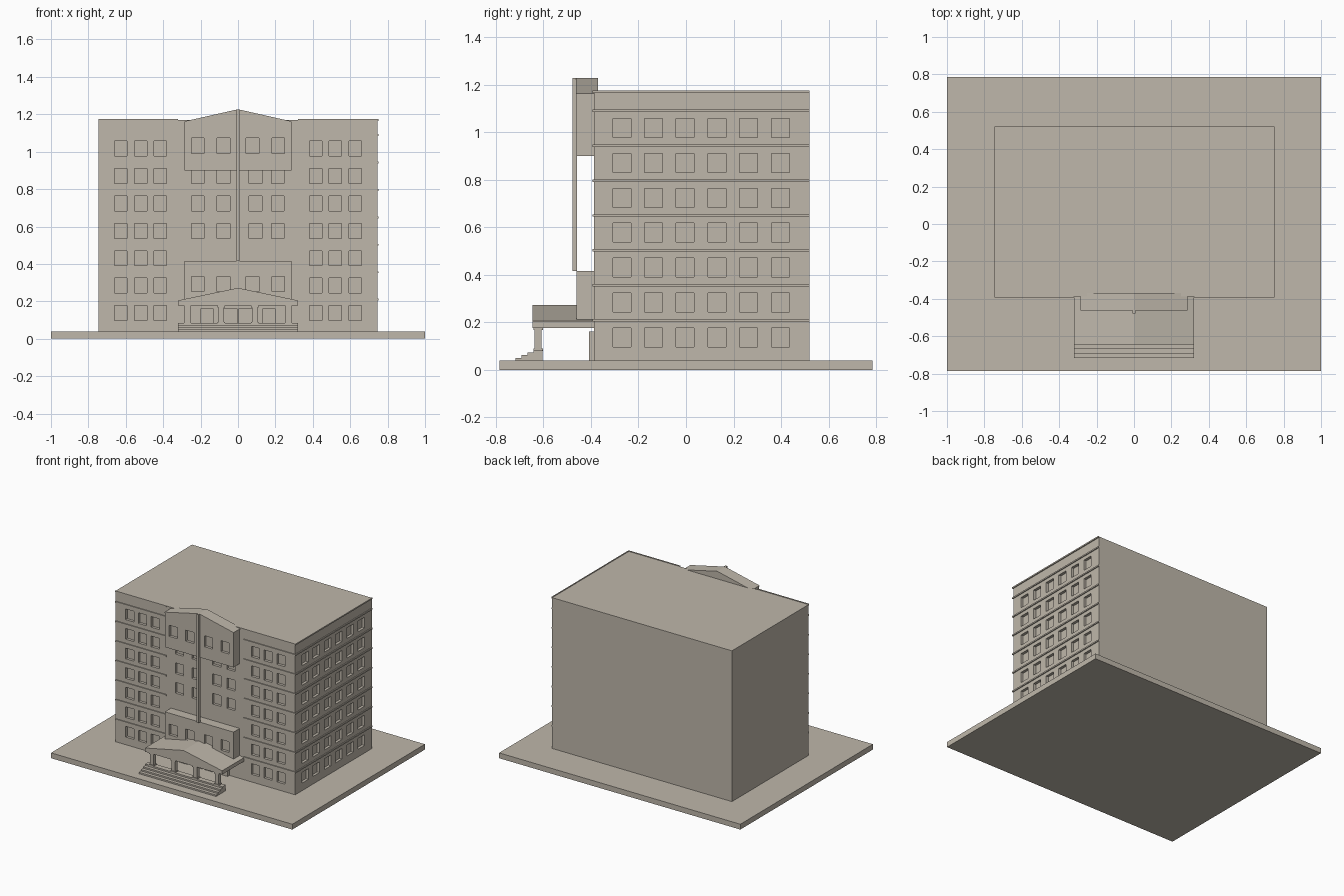
import bpy, bmesh
from mathutils import Vector

if "Cube" in bpy.data.objects:
    bpy.data.objects.remove(bpy.data.objects["Cube"])

STONE = bpy.data.materials.new("warm grey stone")
STONE.diffuse_color = (0.52, 0.475, 0.405, 1)
STONE.use_nodes = True
STONE.node_tree.nodes["Principled BSDF"].inputs["Base Color"].default_value = STONE.diffuse_color


def finish(name, bm, fix_normals=True):
    if fix_normals:
        bmesh.ops.recalc_face_normals(bm, faces=bm.faces)
    mesh = bpy.data.meshes.new(name)
    bm.to_mesh(mesh)
    bm.free()
    mesh.materials.append(STONE)
    obj = bpy.data.objects.new(name, mesh)
    bpy.context.collection.objects.link(obj)
    return obj


def add_prism(bm, profile, axis, a, b):
    """Extrude a 2D profile along one axis from a to b."""
    def point(p, t):
        return (t, p[0], p[1]) if axis == 'x' else (p[0], t, p[1])
    face = bm.faces.new([bm.verts.new(point(p, a)) for p in profile])
    moved = bmesh.ops.extrude_face_region(bm, geom=[face])["geom"]
    delta = Vector((b - a, 0, 0) if axis == 'x' else (0, b - a, 0))
    bmesh.ops.translate(bm, vec=delta,
                        verts=[g for g in moved if isinstance(g, bmesh.types.BMVert)])


def prism(name, profile, axis, a, b):
    bm = bmesh.new()
    add_prism(bm, profile, axis, a, b)
    return finish(name, bm)


def boxes(name, items):
    """One object from several boxes given as (x0, x1, y0, y1, z0, z1)."""
    bm = bmesh.new()
    for x0, x1, y0, y1, z0, z1 in items:
        add_prism(bm, [(x0, z0), (x1, z0), (x1, z1), (x0, z1)], 'y', y0, y1)
    return finish(name, bm)


def add_wall(bm, origin, along, u0, u1, z0, z1, windows, depth=0.02):
    """Upright wall with recessed windows, each (u centre, u half, low z, high z)."""
    us = sorted({u0, u1} | {round(w[0] + s * w[1], 4) for w in windows for s in (-1, 1)})
    zs = sorted({z0, z1} | {round(z, 4) for w in windows for z in w[2:]})
    origin, along = Vector(origin), Vector(along)
    inward = -along.cross(Vector((0, 0, 1)))
    grid = [[bm.verts.new(origin + along * u + Vector((0, 0, z))) for u in us] for z in zs]
    panes = []
    for j in range(len(zs) - 1):
        for i in range(len(us) - 1):
            f = bm.faces.new((grid[j][i], grid[j][i + 1], grid[j + 1][i + 1], grid[j + 1][i]))
            u, z = (us[i] + us[i + 1]) / 2, (zs[j] + zs[j + 1]) / 2
            if any(abs(u - w[0]) < w[1] and w[2] < z < w[3] for w in windows):
                panes.append(f)
    for f in bmesh.ops.extrude_discrete_faces(bm, faces=panes)["faces"]:
        bmesh.ops.translate(bm, vec=inward * depth, verts=f.verts)


def windowed_block(name, x0, x1, y0, y1, z0, z1, front, right=()):
    bm = bmesh.new()
    add_wall(bm, (0, y0, 0), (1, 0, 0), x0, x1, z0, z1, front)
    add_wall(bm, (x1, 0, 0), (0, 1, 0), y0, y1, z0, z1, right)
    add_wall(bm, (0, y1, 0), (-1, 0, 0), -x1, -x0, z0, z1, ())
    add_wall(bm, (x0, 0, 0), (0, -1, 0), -y1, -y0, z0, z1, ())
    for z, ring in ((z1, ((x0, y0), (x1, y0), (x1, y1), (x0, y1))),
                    (z0, ((x0, y0), (x0, y1), (x1, y1), (x1, y0)))):
        bm.faces.new([bm.verts.new((x, y, z)) for x, y in ring])
    return finish(name, bm, False)


# Ground slab
boxes("ground_slab", [(-1, 1, -0.785, 0.785, 0, 0.04)])

# Main building: windows on the front and right walls only
W, FRONT, BACK, TOP = 0.745, -0.387, 0.52, 1.17
STEP = 0.1467
rows = [(0.097 + STEP * i, 0.177 + STEP * i) for i in range(7)]
wing_x = [s * x for s in (-1, 1) for x in (0.415, 0.52, 0.627)]
front = [(x, 0.034, a, b) for x in wing_x for a, b in rows]
front += [(x, 0.034, a, b) for x in (-0.215, -0.078, 0.094, 0.212) for a, b in rows[3:6]]
right = [(-0.27 + 0.1333 * i, 0.038, a, b) for i in range(6) for a, b in rows]
windowed_block("main_building", -W, W, FRONT, BACK, 0.04, TOP, front, right)

# Floor bands along both wings and the right side
bands = []
for z in [0.209 + STEP * i for i in range(7)] + [1.169]:
    lo, hi = z - 0.005, z + 0.005
    bands += [(-W, -0.32, FRONT - 0.007, FRONT, lo, hi),
              (0.32, W + 0.007, FRONT - 0.007, FRONT, lo, hi),
              (W, W + 0.007, FRONT, BACK, lo, hi)]
boxes("floor_bands", bands)

# Projecting bays above and below
bay_x = (-0.215, -0.078, 0.078, 0.215)
windowed_block("upper_bay", -0.285, 0.285, -0.46, FRONT, 0.9, 1.155,
               [(x, 0.034, 0.99, 1.073) for x in bay_x])
windowed_block("lower_bay", -0.285, 0.285, -0.46, FRONT, 0.205, 0.415,
               [(x, 0.034, 0.252, 0.332) for x in bay_x])
prism("upper_gable", [(-0.287, 1.155), (0.287, 1.155), (0.287, 1.162), (0, 1.227),
                      (-0.287, 1.162)], 'y', -0.462, -0.37)

# Vertical centre fin
boxes("centre_fin", [(-0.008, 0.008, -0.478, -0.458, 0.415, 1.227)])

# Porch roof
prism("porch_roof", [(-0.32, 0.177), (0.32, 0.177), (0.32, 0.205), (0, 0.272),
                     (-0.32, 0.205)], 'y', -0.645, FRONT)

# Porch columns with caps and bases
columns = []
for x in (-0.27, -0.09, 0.09, 0.27):
    for half, a, b in ((0.015, 0.08, 0.178), (0.02, 0.08, 0.09), (0.02, 0.167, 0.178)):
        columns.append((x - half, x + half, -0.622 - half, -0.622 + half, a, b))
boxes("porch_columns", columns)

# Entrance steps
steps = [(-0.603, 0.04)]
for i in range(4):
    y, z = -0.717 + 0.025 * i, 0.04 + 0.011 * i
    steps += [(y, z), (y, z + 0.011)]
steps.append((-0.603, 0.084))
prism("entrance_steps", steps, 'x', -0.32, 0.32)

# Entrance doors
boxes("entrance_doors", [(-0.2, -0.13, -0.408, FRONT, 0.04, 0.162),
                         (-0.075, -0.003, -0.408, FRONT, 0.04, 0.162),
                         (0.003, 0.075, -0.408, FRONT, 0.04, 0.162),
                         (0.13, 0.2, -0.408, FRONT, 0.04, 0.162)])
